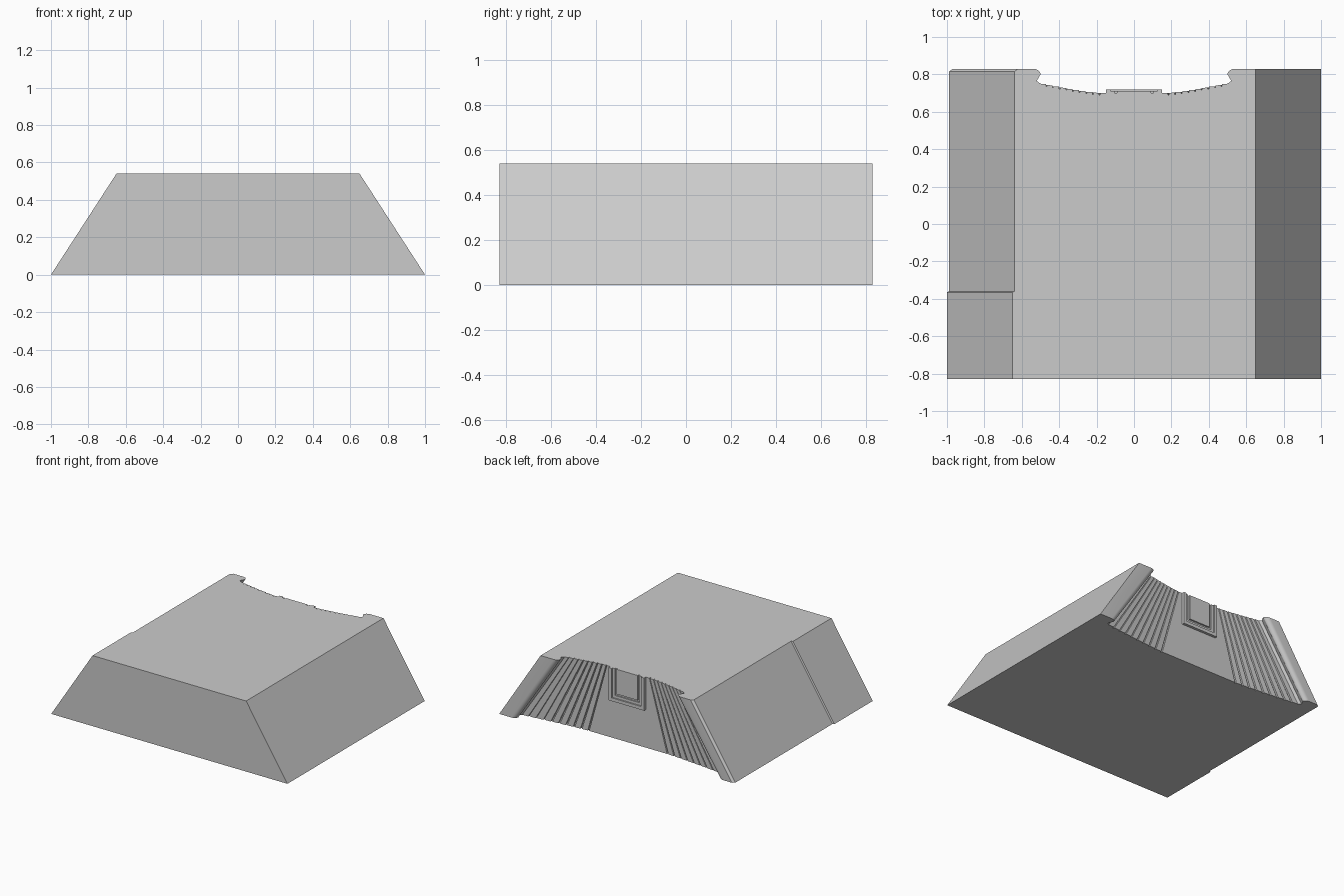
import bpy, bmesh, math

if "Cube" in bpy.data.objects:
    bpy.data.objects.remove(bpy.data.objects["Cube"], do_unlink=True)

HEIGHT, DEPTH = 0.54, 0.83
RIBS = 9

stone = bpy.data.materials.new("stone_grey")
stone.diffuse_color = (0.6, 0.6, 0.6, 1)
stone.use_nodes = True
stone.node_tree.nodes["Principled BSDF"].inputs["Base Color"].default_value = (0.6, 0.6, 0.6, 1)


def finish(name, bm):
    bmesh.ops.recalc_face_normals(bm, faces=bm.faces[:])
    mesh = bpy.data.meshes.new(name)
    bm.to_mesh(mesh)
    bm.free()
    mesh.materials.append(stone)
    obj = bpy.data.objects.new(name, mesh)
    bpy.context.collection.objects.link(obj)
    return obj


def half_back(t):
    """Back edge from the outer corner to the middle, at height fraction t."""
    def mix(low, high):
        return low + (high - low) * t
    outer, inner, middle = mix(1, 0.65), mix(0.86, 0.5), mix(0.33, 0.18)
    points = [(outer, DEPTH)]
    # rounded lip of the corner pillar
    for i in range(7):
        a = math.pi / 2 * i / 6
        points.append((inner + 0.04 - 0.04 * math.sin(a), DEPTH - 0.03 + 0.03 * math.cos(a)))
    points.append((inner + 0.02, 0.765))
    # stepped ribs that fan out towards the base
    width = (inner - middle) / RIBS
    for i in range(RIBS):
        x = inner - i * width
        y = 0.70 + 0.05 * (1 - i / RIBS) ** 1.3
        points += [(x, y), (x - 0.8 * width, y - 0.002),
                   (x - 0.82 * width, y - 0.014), (x - 0.97 * width, y - 0.014)]
    points.append((middle, 0.70))
    return points


def outline(t):
    half = half_back(t)
    outer = half[0][0]
    left = [(-x, y) for x, y in reversed(half)]
    # the -x side is slightly sunken behind a shallow step
    left[-1] = (-outer + 0.03, DEPTH)
    sunk = [(-outer + 0.012, DEPTH - 0.015), (-outer + 0.012, -0.36), (-outer, -0.365)]
    return half + left + sunk + [(-outer, -DEPTH), (outer, -DEPTH)]


# main tapered block, lofted from base outline to top outline
bm = bmesh.new()
rings = [[bm.verts.new((x, y, HEIGHT * t)) for x, y in outline(t)] for t in (0, 1)]
count = len(rings[0])
for i in range(count):
    j = (i + 1) % count
    bm.faces.new((rings[0][i], rings[0][j], rings[1][j], rings[1][i]))
bm.faces.new(rings[0])
bm.faces.new(rings[1])
block = finish("tapered_block", bm)
bpy.ops.object.select_all(action='DESELECT')
block.select_set(True)
bpy.context.view_layer.objects.active = block
bpy.ops.object.shade_smooth_by_angle(angle=math.radians(25))


def box(name, x0, x1, y0, y1, z0, z1):
    bm = bmesh.new()
    bmesh.ops.create_cube(bm, size=1)
    for v in bm.verts:
        v.co = ((x0 + x1) / 2 + v.co.x * (x1 - x0),
                (y0 + y1) / 2 + v.co.y * (y1 - y0),
                (z0 + z1) / 2 + v.co.z * (z1 - z0))
    return finish(name, bm)


def u_frame(name, half, bar, front, bottom):
    """Frame open at the top: two uprights and a sill."""
    for side, label in ((-1, "right"), (1, "left")):
        a, b = sorted((side * half, side * (half - bar)))
        box(f"{name}_{label}", a, b, 0.68, front, bottom, HEIGHT)
    box(f"{name}_sill", bar - half, half - bar, 0.68, front, bottom, bottom + bar)


# framed panel in the middle of the back
u_frame("outer_frame", 0.15, 0.025, 0.72, 0.29)
u_frame("inner_frame", 0.125, 0.02, 0.71, 0.315)
box("inset_panel", -0.09, 0.09, 0.68, 0.712, 0.35, HEIGHT)
